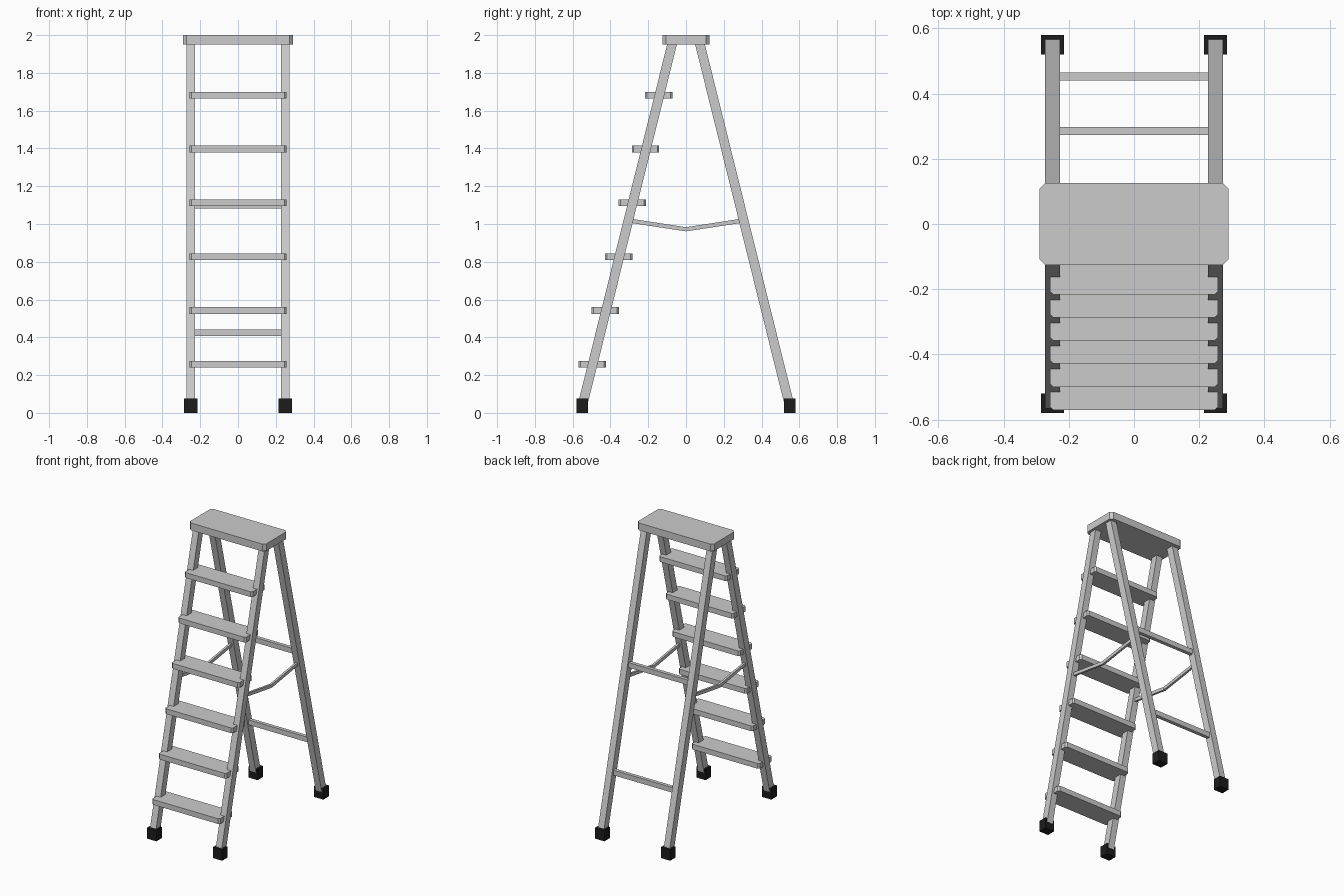
import bpy, bmesh, math
from mathutils import Vector

if "Cube" in bpy.data.objects:
    bpy.data.objects.remove(bpy.data.objects["Cube"])

rubber = bpy.data.materials.new("black_rubber")
rubber.diffuse_color = (0.012, 0.012, 0.012, 1)
rubber.use_nodes = True
rubber.node_tree.nodes["Principled BSDF"].inputs["Base Color"].default_value = rubber.diffuse_color


def box(name, loc, size, tilt=0.0, chamfer=0.0):
    """Box tilted about x, with optional chamfered vertical corners."""
    bm = bmesh.new()
    bmesh.ops.create_cube(bm, size=1)
    bmesh.ops.scale(bm, vec=size, verts=bm.verts)
    if chamfer:
        upright = [e for e in bm.edges
                   if abs(e.verts[0].co.z - e.verts[1].co.z) > 1e-4]
        bmesh.ops.bevel(bm, geom=upright, offset=chamfer, segments=1,
                        affect='EDGES')
    me = bpy.data.meshes.new(name)
    bm.to_mesh(me)
    bm.free()
    ob = bpy.data.objects.new(name, me)
    ob.location = loc
    ob.rotation_euler.x = tilt
    bpy.context.collection.objects.link(ob)
    return ob


def bar(name, x, a, b, width, depth):
    """Straight bar between two (y, z) points at a given x."""
    a, b = Vector((x, *a)), Vector((x, *b))
    d = b - a
    return box(name, (a + b) / 2, (width, depth, d.length),
               math.atan2(-d.y, d.z))


FOOT_Y, FOOT_Z, TOP_Y, TOP_Z = 0.553, 0.02, 0.073, 1.955


def leg_y(z):
    return FOOT_Y + (TOP_Y - FOOT_Y) * (z - FOOT_Z) / (TOP_Z - FOOT_Z)


# top platform
box("top_platform", (0, 0, 1.975), (0.58, 0.25, 0.05), chamfer=0.018)

for side, x in (("left", -0.25), ("right", 0.25)):
    # legs and rubber feet
    for end, s in (("front", -1), ("back", 1)):
        bar(f"{end}_leg_{side}", x, (s * FOOT_Y, FOOT_Z), (s * TOP_Y, TOP_Z),
            0.045, 0.05)
        foot = box(f"{end}_foot_{side}", (x, s * 0.55, 0.0375),
                   (0.07, 0.06, 0.075))
        foot.data.materials.append(rubber)
        # folding spreader, sagging to the middle
        bar(f"spreader_{end}_{side}", x, (s * 0.30, 1.018), (0, 0.972),
            0.015, 0.022)

# steps
for i in range(6):
    z = 0.257 + 0.285 * i
    box(f"step_{i + 1}", (0, -leg_y(z) - 0.003, z), (0.515, 0.145, 0.036),
        chamfer=0.01)

# back cross bars
for i, z in enumerate((0.425, 1.10)):
    box(f"back_crossbar_{i + 1}", (0, leg_y(z), z), (0.47, 0.025, 0.035))
